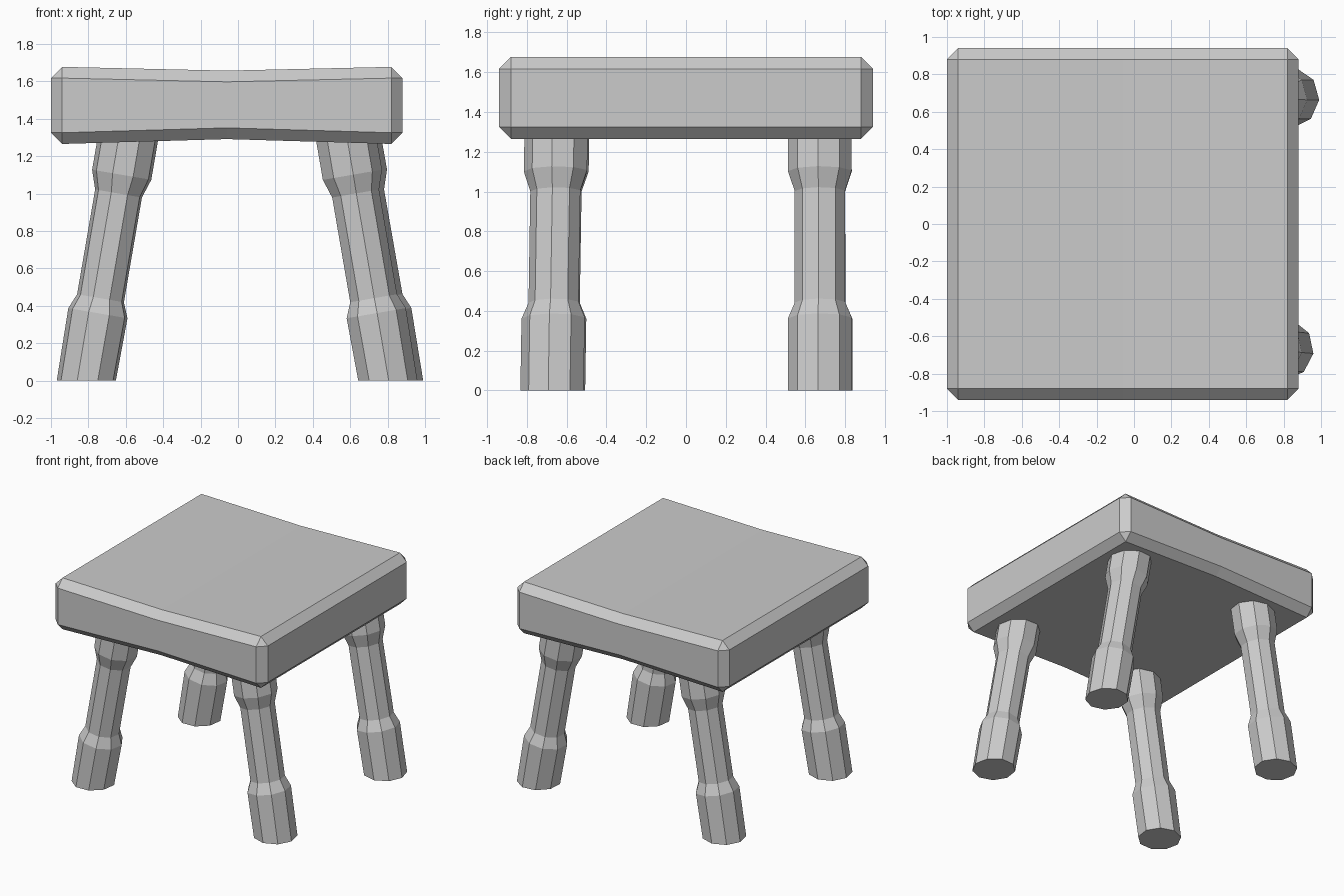
import bpy, bmesh
from math import cos, sin, radians, hypot

if "Cube" in bpy.data.objects:
    bpy.data.objects.remove(bpy.data.objects["Cube"])

SIDES = 9
# (height along leg, radius): thick foot, slim shaft, thick head
PROFILE = [(0.0, 0.163), (0.36, 0.163), (0.44, 0.129),
           (1.0, 0.129), (1.10, 0.163), (1.38, 0.163)]


def finish(bm, name):
    bmesh.ops.recalc_face_normals(bm, faces=bm.faces)
    mesh = bpy.data.meshes.new(name)
    bm.to_mesh(mesh)
    bm.free()
    obj = bpy.data.objects.new(name, mesh)
    bpy.context.collection.objects.link(obj)
    return obj


def make_leg(name, foot, head, turn):
    """Nine-sided leg leaning from foot (x, y) to head (x, y) at z = 1.25."""
    bm = bmesh.new()
    sx, sy = (head[0] - foot[0]) / 1.25, (head[1] - foot[1]) / 1.25
    n = hypot(1, sx)
    rings = []
    for z, r in PROFILE:
        ring = []
        for i in range(SIDES):
            a = radians(turn + 360 * i / SIDES)
            # rings sit square to the leg, the foot is cut level with the floor
            dz = 0 if z == 0 else -r * cos(a) * sx / n
            ring.append(bm.verts.new((foot[0] + sx * z + r * cos(a) / n,
                                      foot[1] + sy * z + r * sin(a), z + dz)))
        rings.append(ring)
    for low, high in zip(rings, rings[1:]):
        for i in range(SIDES):
            j = (i + 1) % SIDES
            bm.faces.new((low[i], low[j], high[j], high[i]))
    bm.faces.new(rings[0])
    bm.faces.new(rings[-1])
    return finish(bm, name)


# seat: chamfered slab, dished along x
bm = bmesh.new()
bmesh.ops.create_cube(bm, size=1)
for v in bm.verts:
    v.co = (v.co.x * 1.88 - 0.06, v.co.y * 1.88, v.co.z * 0.412 + 1.471)
bmesh.ops.bevel(bm, geom=bm.edges[:], offset=0.06, segments=1,
                profile=0.5, affect='EDGES')
bmesh.ops.bisect_plane(bm, geom=bm.verts[:] + bm.edges[:] + bm.faces[:],
                       plane_co=(-0.06, 0, 0), plane_no=(1, 0, 0))
for v in bm.verts:
    if abs(v.co.x + 0.06) < 0.01:
        # middle: top sinks, underside rises
        v.co.z += -0.026 if v.co.z > 1.471 else 0.026
        if v.co.z > 1.471:
            v.co.z += 0.006
# the underside follows the same bow as the top edge
finish(bm, "seat")

# legs
make_leg("front_left_leg", (-0.81, -0.67), (-0.595, -0.65), -28)
make_leg("back_left_leg", (-0.81, 0.675), (-0.595, 0.67), -28)
make_leg("front_right_leg", (0.80, -0.67), (0.585, -0.65), -8)
make_leg("back_right_leg", (0.83, 0.675), (0.61, 0.675), -4)
